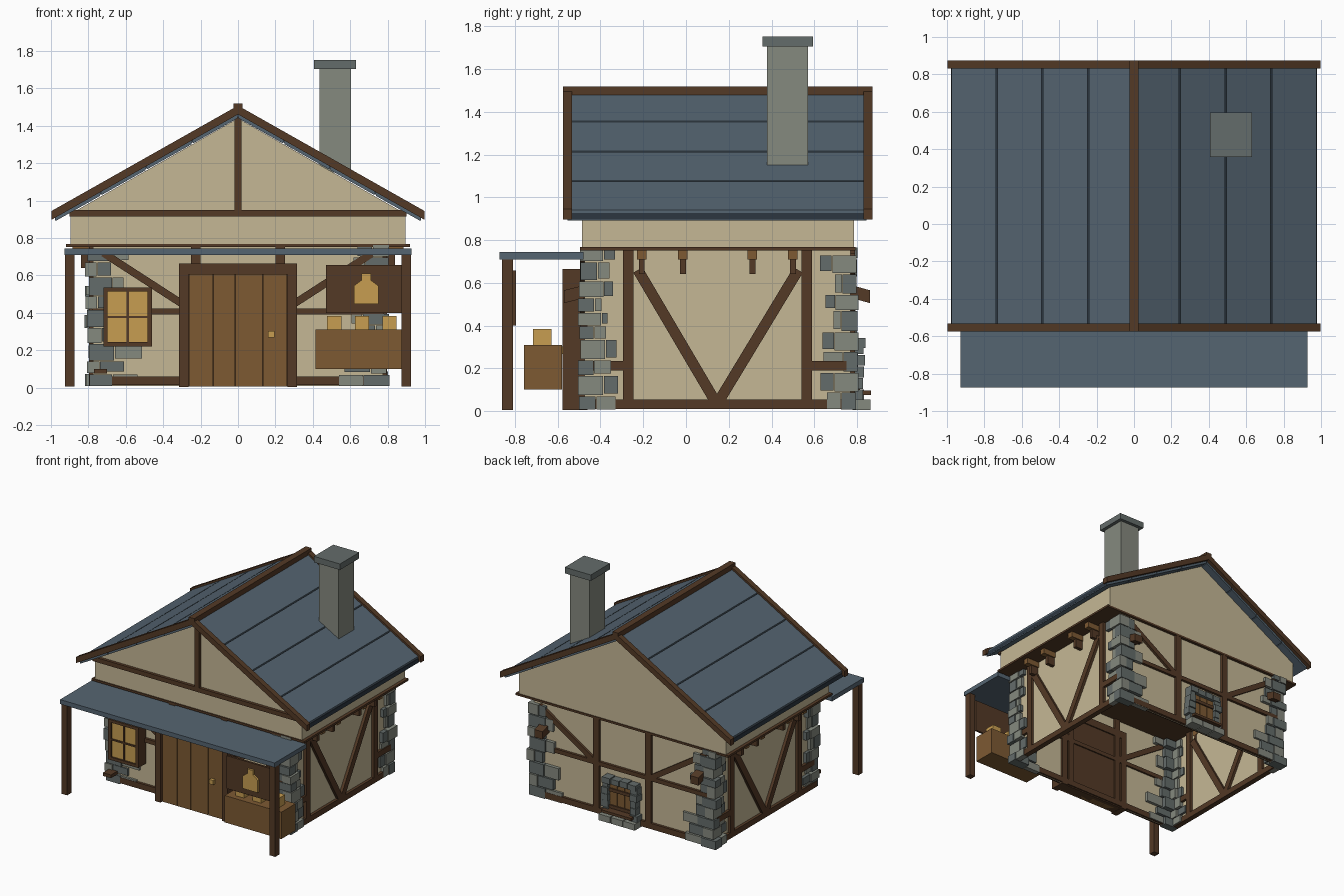
import bpy, bmesh, random
from mathutils import Vector

if "Cube" in bpy.data.objects:
    bpy.data.objects.remove(bpy.data.objects["Cube"])
random.seed(4)
U = random.uniform


def material(name, r, g, b):
    m = bpy.data.materials.new(name)
    m.diffuse_color = tuple((c / 255) ** 2.2 for c in (r, g, b)) + (1,)
    m.use_nodes = True
    m.node_tree.nodes["Principled BSDF"].inputs["Base Color"].default_value = m.diffuse_color
    return m


TIMBER = material("dark_timber", 84, 60, 42)
WOOD = material("mid_wood", 124, 90, 54)
PLASTER = material("plaster", 196, 182, 148)
SLATE = material("slate", 86, 101, 113)
SEAM = material("slate_seam", 48, 57, 66)
GOLD = material("gold", 198, 156, 82)
STONE = material("stone", 100, 108, 106)
PALE = material("pale_stone", 132, 136, 126)


def finish(name, bm, mat):
    bmesh.ops.recalc_face_normals(bm, faces=bm.faces)
    me = bpy.data.meshes.new(name)
    bm.to_mesh(me)
    bm.free()
    me.materials.append(mat)
    ob = bpy.data.objects.new(name, me)
    bpy.context.collection.objects.link(ob)
    return ob


def add_prism(bm, pts, axis, a, b):
    """Extrude a 2D outline along x, y or z from a to b."""
    def place(p, d):
        return {'x': (d, p[0], p[1]), 'y': (p[0], d, p[1]), 'z': (p[0], p[1], d)}[axis]
    lo = [bm.verts.new(place(p, a)) for p in pts]
    hi = [bm.verts.new(place(p, b)) for p in pts]
    bm.faces.new(lo)
    bm.faces.new(hi)
    for i in range(len(pts)):
        j = (i + 1) % len(pts)
        bm.faces.new((lo[i], lo[j], hi[j], hi[i]))


def prisms(name, mat, items):
    bm = bmesh.new()
    for it in items:
        add_prism(bm, *it)
    return finish(name, bm, mat)


def box(x0, x1, y0, y1, z0, z1):
    return ([(x0, y0), (x1, y0), (x1, y1), (x0, y1)], 'z', z0, z1)


def boxes(name, mat, *items):
    return prisms(name, mat, [box(*i) for i in items])


def strut(p, q, w, axis, a, b):
    p, q = Vector(p), Vector(q)
    n = (q - p).orthogonal().normalized() * w / 2
    return ([p + n, q + n, q - n, p - n], axis, a, b)


# Lower walls: open shell, upper storey and its floor
bm = bmesh.new()
add_prism(bm, *box(-.775, .775, -.475, .77, .01, .757))
bmesh.ops.delete(bm, geom=[f for f in bm.faces if abs(f.normal.z) > .9 or
                           len({round(v.co.z, 3) for v in f.verts}) == 1], context='FACES_ONLY')
finish("lower_walls", bm, PLASTER)
prisms("upper_gable_walls", PLASTER,
       [([(-.895, .768), (.895, .768), (.895, .93), (0, 1.44), (-.895, .93)], 'y', -.487, .786)])
boxes("upper_floor", TIMBER, (-.92, .92, -.495, .792, .752, .768))

# Timber framing on front and back
for name, a, b in (("front", -.495, -.46), ("back", .755, .79)):
    items = [box(-.78, .78, a, b, .015, .06), box(-.78, .78, a, b, .39, .422)]
    for s in (-1, 1):
        items.append(box(s * .225 - .025, s * .225 + .025, a, b, .03, .755))
        items.append(strut((s * .72, .72), (s * .24, .41), .04, 'y', a, b))
    prisms(name + "_framing", TIMBER, items)

# Timber framing on both sides, with overhang brackets
for s, name in ((-1, "left"), (1, "right")):
    a, b = s * .755, s * .797
    items = [box(a, b, -.48, .78, .01, .055),
             strut((-.225, .66), (.14, .04), .05, 'x', a, b),
             strut((.525, .66), (.15, .04), .05, 'x', a, b),
             box(a, b, -.45, -.27, .19, .235), box(a, b, .565, .75, .19, .235)]
    items += [box(a, b, y - .025, y + .025, .04, .755) for y in (-.27, .565)]
    prisms(name + "_framing", TIMBER, items)
    ys = (-.207, -.015, .31, .50)
    boxes(name + "_joist_ends", WOOD, *[(s * .77, s * .885, y - .022, y + .022, .708, .754) for y in ys])
    boxes(name + "_brackets", TIMBER, *[(s * .77, s * .84, y - .014, y + .014, .64, .71) for y in ys])

# Stone quoins at the four corners
groups = {0: [], 1: []}
for sx in (-1, 1):
    for y_out, sy in ((-.5, -1), (.8, 1)):
        z, k = .008, 0
        while z < .72:
            h = min(U(.06, .1), .77 - z)
            ox, oy = sx * (.805 + U(-.015, .015)), y_out + sy * U(-.008, .008)
            lx, ly = ((.13, .07), (.075, .11))[k % 2]
            lx, ly = lx + U(-.015, .015), ly + U(-.01, .01)
            top = z + h - .006
            groups[k % 2].append((ox, ox - sx * lx, oy, oy - sy * ly, z, top))
            wide = .12 if z < .2 else .05
            xi, yi = ox - sx * (lx + .004), oy - sy * (ly + .004)
            groups[(k + 1) % 2] += [
                (xi, xi - sx * (wide + U(0, .03)), oy - sy * .006, oy - sy * .045, z + U(0, .01), top),
                (ox - sx * .006, ox - sx * .05, yi, yi - sy * (wide * .5 + U(0, .03)), z + U(0, .01), top)]
            z += h
            k += 1
boxes("corner_stones_dark", STONE, *groups[0])
boxes("corner_stones_pale", PALE, *groups[1])

# Stub beam ends sticking out of front and back
for s in (-1, 1):
    prisms("back_beam_stub", TIMBER, [([(.77, .53), (.86, .505), (.86, .565), (.77, .59)], 'x', s * .64, s * .71)])
prisms("front_beam_stub", TIMBER, [([(-.47, .53), (-.57, .505), (-.57, .565), (-.47, .59)], 'x', .64, .71)])
boxes("front_low_stub", TIMBER, (-.77, -.7, -.57, -.48, .075, .1))


# Main roof: plank courses over a seam layer, barge boards, ridge
def slope(x0, x1, drop, thick):
    f = lambda x: 1.508 - .565 * abs(x) - drop
    return [(x0, f(x0)), (x1, f(x1)), (x1, f(x1) - thick), (x0, f(x0) - thick)]


for s, name in ((-1, "left"), (1, "right")):
    prisms(name + "_roof_base", SEAM, [(slope(0, s * .978, .03, .03), 'y', -.553, .843)])
    prisms(name + "_roof_courses", SLATE,
           [(slope(s * (.245 * i + .004), s * (.245 * i + .241), .016, .05), 'y', -.555, .845)
            for i in range(4)])
    prisms(name + "_barge_boards", TIMBER,
           [(slope(0, s * .998, 0, .047), 'y', y, y + .042) for y in (-.575, .831)])
boxes("ridge_beam", TIMBER, (-.025, .025, -.575, .873, 1.475, 1.518))

# Front gable timbers
boxes("gable_timbers", TIMBER, (-.9, .9, -.51, -.48, .915, .95), (-.02, .02, -.51, -.48, .95, 1.45))

# Chimney with cap
boxes("chimney", PALE, (.435, .605, .38, .57, 1.15, 1.71))
boxes("chimney_cap", STONE, (.407, .632, .357, .595, 1.705, 1.752))

# Porch roof and posts
boxes("porch_roof", SLATE, (-.928, .928, -.873, -.48, .71, .745))
for s, name in ((-1, "left"), (1, "right")):
    boxes(name + "_porch_post", TIMBER, (s * .875, s * .924, -.86, -.81, .005, .712))

# Front door
boxes("door_frame", TIMBER, (-.315, -.265, -.578, -.46, .004, .665), (.265, .315, -.578, -.46, .004, .665),
      (-.315, .315, -.578, -.46, .605, .665))
edges = (-.265, -.132, -.015, .133, .265)
boxes("door_planks", WOOD, *[(a + .002, b - .002, -.56, -.5, .006, .605) for a, b in zip(edges, edges[1:])])
boxes("door_backing", TIMBER, (-.265, .265, -.55, -.47, .006, .605))
boxes("door_handle", GOLD, (.16, .195, -.585, -.555, .267, .302))

# Front window with four panes
boxes("window_frame", TIMBER, (-.72, -.698, -.575, -.48, .22, .535), (-.485, -.46, -.575, -.48, .22, .535),
      (-.72, -.46, -.575, -.48, .22, .243), (-.72, -.46, -.575, -.48, .513, .535),
      (-.597, -.584, -.57, -.48, .23, .53), (-.71, -.47, -.57, -.48, .372, .384))
boxes("window_panes", GOLD, *[(x, x + .101, -.562, -.49, z, z + .13) for x in (-.698, -.585) for z in (.243, .384)])

# Market stall: counter, goods, hanging sign
boxes("stall_counter", WOOD, (.415, .905, -.757, -.58, .1, .31))
boxes("stall_goods", GOLD, *[(x - .038, x + .038, -.715, -.63, .308, .384) for x in (.515, .663, .81)])
boxes("stall_sign", TIMBER, (.47, .878, -.812, -.795, .4, .657))
prisms("sign_flask", GOLD, [([(.62, .447), (.75, .447), (.75, .545), (.71, .575), (.71, .61), (.66, .61),
                              (.66, .575), (.62, .545)], 'y', -.828, -.81)])

# Small back hatch with stone surround and step
boxes("hatch_panels", WOOD, *[(x, x + .062, .76, .805, .06, .3) for x in (-.1, -.033, .034)])
boxes("hatch_bars", TIMBER, (-.1, .1, .77, .815, .1, .125), (-.1, .1, .77, .815, .23, .255))
surround = []
for s in (-1, 1):
    for i in range(5):
        surround.append((s * .095, s * (.145 + U(-.01, .015)), .76, .825 + U(0, .012), .05 + i * .054, .1 + i * .054))
surround += [(x, x + .068, .76, .83 + U(0, .01), .295, .345 + U(-.01, .01)) for x in (-.145, -.073, 0, .073)]
boxes("hatch_surround", STONE, *surround)
boxes("hatch_sill", TIMBER, (-.13, .13, .78, .865, .075, .095))
boxes("hatch_step", PALE, *[(x, x + .1, .78, .862, .006, .055) for x in (-.16, -.053, .054)])
